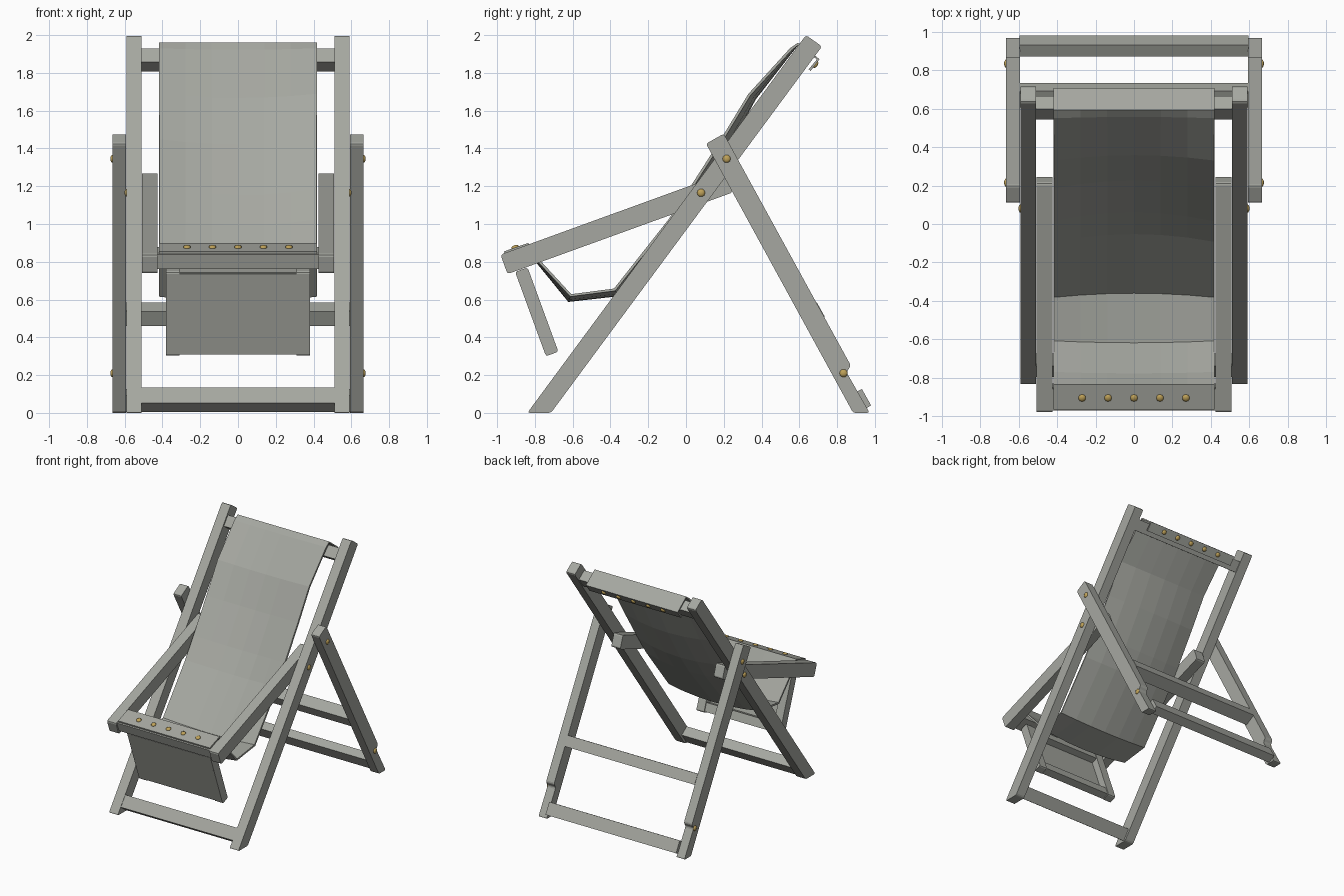
import bpy, bmesh, math
from mathutils import Vector

if "Cube" in bpy.data.objects:
    bpy.data.objects.remove(bpy.data.objects["Cube"])


def material(name, rgb):
    m = bpy.data.materials.new(name)
    m.diffuse_color = (*rgb, 1)
    m.use_nodes = True
    m.node_tree.nodes["Principled BSDF"].inputs["Base Color"].default_value = m.diffuse_color
    return m


GREY = material("weathered_grey", (0.38, 0.39, 0.355))
BRASS = material("brass", (0.52, 0.36, 0.10))


def finish(name, bm, mat, mirror=False):
    bmesh.ops.recalc_face_normals(bm, faces=bm.faces)
    me = bpy.data.meshes.new(name)
    bm.to_mesh(me)
    bm.free()
    me.materials.append(mat)
    ob = bpy.data.objects.new(name, me)
    bpy.context.collection.objects.link(ob)
    if mirror:
        ob.modifiers.new("mirror", 'MIRROR')
    return ob


def prism(name, pts, x0, x1, bevel=0.0, mirror=False):
    """Extrude a (y, z) outline from x0 to x1, rounding its corners."""
    bm = bmesh.new()
    face = bm.faces.new([bm.verts.new((x0, y, z)) for y, z in pts])
    ext = bmesh.ops.extrude_face_region(bm, geom=[face])
    moved = [g for g in ext["geom"] if isinstance(g, bmesh.types.BMVert)]
    bmesh.ops.translate(bm, verts=moved, vec=(x1 - x0, 0, 0))
    if bevel:
        edges = [e for e in bm.edges
                 if abs(e.verts[0].co.x - e.verts[1].co.x) > 1e-4]
        bmesh.ops.bevel(bm, geom=edges, offset=bevel, segments=2,
                        profile=0.5, affect='EDGES')
    return finish(name, bm, GREY, mirror)


def tilted(center, along, length, width):
    """Rectangle in (y, z): length along a direction, width across it."""
    c, d = Vector(center), Vector(along).normalized()
    n = Vector((d.y, -d.x))
    return [tuple(c + d * a * length / 2 + n * b * width / 2)
            for a, b in ((-1, -1), (1, -1), (1, 1), (-1, 1))]


def studs(name, points, normal, radius, mirror=False):
    """Low brass domes at the points, facing along normal."""
    bm = bmesh.new()
    rot = Vector((0, 0, 1)).rotation_difference(Vector(normal)).to_matrix()
    for p in points:
        res = bmesh.ops.create_uvsphere(bm, u_segments=10, v_segments=6,
                                        radius=radius)
        for v in res["verts"]:
            v.co = rot @ Vector((v.co.x, v.co.y, v.co.z * 0.55)) + Vector(p)
    ob = finish(name, bm, BRASS, mirror)
    for poly in ob.data.polygons:
        poly.use_smooth = True
    return ob


RAIL = (0.593, 0.805)     # direction of the long back rails
LEG = (0.487, -0.873)     # direction of the rear legs
ARM = (0.941, 0.339)      # direction of the seat arms
FLAP = (0.343, -0.939)    # direction of the footrest

# Long rails, rear legs with a stepped foot, and seat arms
prism("back_rail", [(-0.84, 0), (-0.715, 0), (0.72, 1.94), (0.635, 2.0)],
      0.51, 0.59, 0.014, True)
prism("rear_leg", [(0.106, 1.425), (0.2, 1.478), (0.873, 0.25),
                   (0.85, 0.215), (0.972, 0), (0.885, 0)],
      0.592, 0.665, 0.012, True)
prism("seat_arm", [(-0.982, 0.838), (-0.945, 0.735), (0.25, 1.168),
                   (0.213, 1.272)], 0.425, 0.507, 0.014, True)

# Cross bars of the main frame and of the rear legs
prism("top_bar", tilted((0.605, 1.868), RAIL, 0.09, 0.085), -0.51, 0.51)
prism("front_foot_bar", tilted((-0.735, 0.07), RAIL, 0.1, 0.08), -0.51, 0.51)
prism("rear_upper_bar", tilted((0.67, 0.523), LEG, 0.086, 0.1), -0.592, 0.592)
prism("rear_foot_bar", tilted((0.925, 0.066), LEG, 0.1, 0.07), -0.595, 0.595)
prism("seat_front_bar", tilted((-0.9, 0.82), ARM, 0.12, 0.08), -0.425, 0.425)

# Footrest: side rails, end bars and a thin panel
prism("footrest_side", tilted((-0.79, 0.535), FLAP, 0.475, 0.07),
      0.31, 0.38, 0.012, True)
prism("footrest_bottom_bar", tilted((-0.725, 0.352), FLAP, 0.07, 0.06),
      -0.31, 0.31)
prism("footrest_top_bar", tilted((-0.858, 0.725), FLAP, 0.06, 0.06),
      -0.31, 0.31)
prism("footrest_panel", tilted((-0.818, 0.527), FLAP, 0.45, 0.012),
      -0.375, 0.375)

# Sling: (y, z) of the side edge, then how far the middle sags
SLING = [
    (0.655, 1.815, 0), (0.70, 1.872, 0), (0.593, 1.953, 0),
    (0.555, 1.925, 0.01), (0.336, 1.685, 0.035), (0.19, 1.445, 0.05),
    (0.02, 1.18, 0.055), (-0.087, 1.02, 0.05), (-0.378, 0.652, 0.035),
    (-0.61, 0.622, 0.03), (-0.775, 0.80, 0.01), (-0.838, 0.893, 0),
    (-0.962, 0.848, 0),
]
COLS = 6
bm = bmesh.new()
rows = []
for i, (y, z, sag) in enumerate(SLING):
    a, b = SLING[max(i - 1, 0)], SLING[min(i + 1, len(SLING) - 1)]
    t = Vector((b[0] - a[0], b[1] - a[1])).normalized()
    out = Vector((-t.y, t.x))          # away from the sitter
    row = []
    for c in range(COLS + 1):
        u = c / COLS * 2 - 1
        k = sag * (1 - u * u)
        row.append(bm.verts.new((u * 0.418, y + out.x * k, z + out.y * k)))
    rows.append(row)
for r0, r1 in zip(rows, rows[1:]):
    for c in range(COLS):
        bm.faces.new((r0[c], r0[c + 1], r1[c + 1], r1[c]))
sling = finish("sling", bm, GREY)
thick = sling.modifiers.new("thickness", 'SOLIDIFY')
thick.thickness = 0.014
thick.offset = 0

# Tacks along both sling ends, and pivot bolts on the sides
TACK_X = [-0.27, -0.135, 0, 0.135, 0.27]
studs("seat_tacks", [(x, -0.905, 0.877) for x in TACK_X],
      (0, -0.339, 0.941), 0.02)
studs("top_tacks", [(x, 0.686, 1.843) for x in TACK_X],
      (0, 0.805, -0.593), 0.02)
studs("leg_bolts", [(0.664, 0.215, 1.345), (0.664, 0.834, 0.21)],
      (1, 0, 0), 0.022, True)
studs("arm_bolts", [(0.589, 0.08, 1.165)], (1, 0, 0), 0.022, True)
